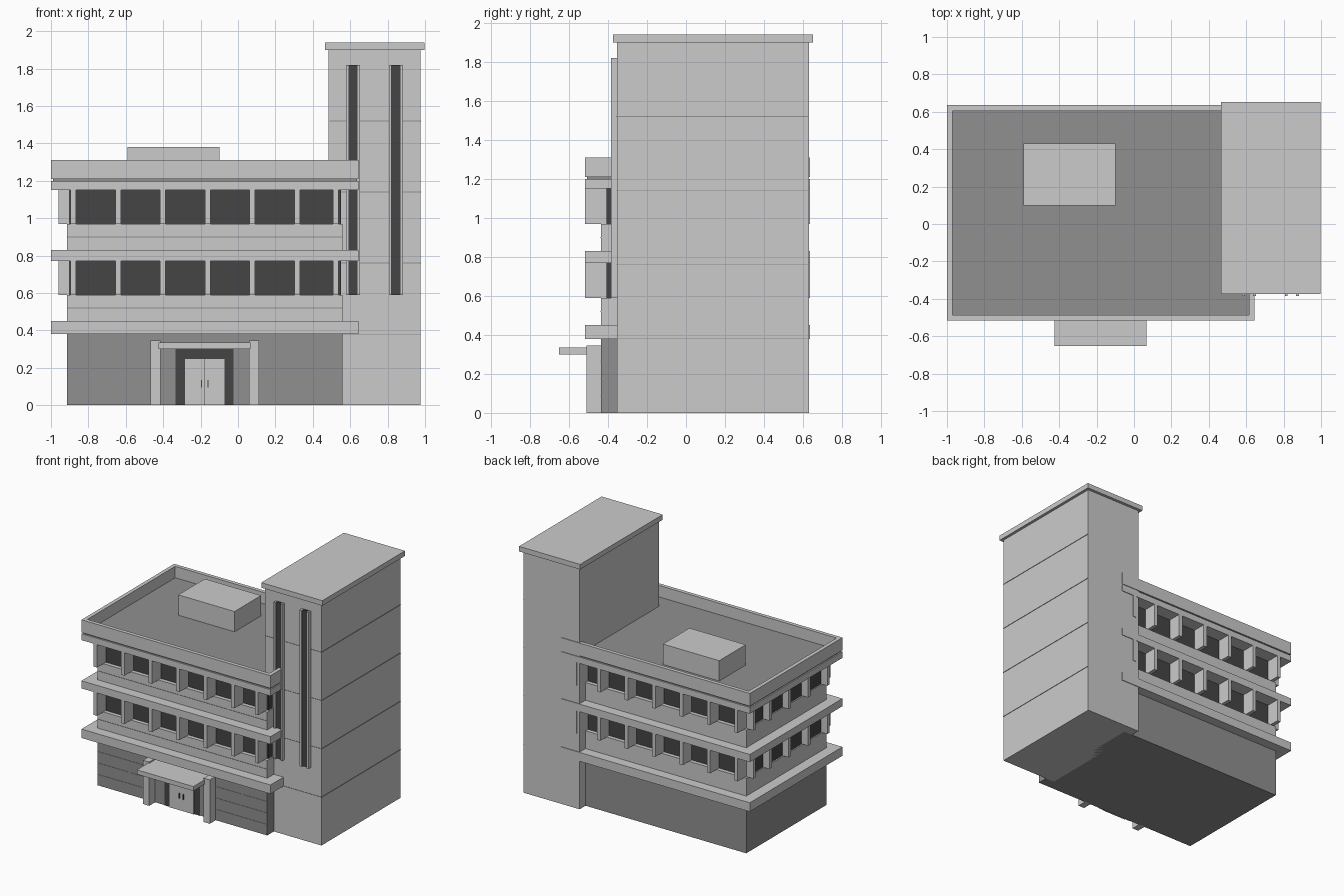
import bpy

if "Cube" in bpy.data.objects:
    bpy.data.objects.remove(bpy.data.objects["Cube"])


def mat(name, v):
    m = bpy.data.materials.new(name)
    m.diffuse_color = (v, v, v, 1)
    m.use_nodes = True
    m.node_tree.nodes["Principled BSDF"].inputs["Base Color"].default_value = m.diffuse_color
    return m


GLASS = mat("dark_glass", 0.06)
DARK = mat("dark_wall", 0.28)


def box(name, x, y, z, material=None):
    """Axis-aligned box from (min, max) pairs."""
    v = [(a, b, c) for a in x for b in y for c in z]
    f = [(0, 1, 3, 2), (4, 6, 7, 5), (0, 4, 5, 1), (2, 3, 7, 6), (0, 2, 6, 4), (1, 5, 7, 3)]
    me = bpy.data.meshes.new(name)
    me.from_pydata(v, [], f)
    ob = bpy.data.objects.new(name, me)
    bpy.context.collection.objects.link(ob)
    if material:
        me.materials.append(material)
    return ob


BX, BY = (-0.915, 0.56), (-0.437, 0.557)     # main block walls
SX, SY = (-1.0, 0.645), (-0.517, 0.635)      # overhanging slabs

# Ground floor
box("ground_floor", BX, BY, (0, 0.38), DARK)

# Two upper storeys: slab, spandrel wall, glass band and fins
fin_xs = [-0.88 + 0.2393 * i for i in range(6)] + [0.523]
fin_ys = [-0.40 + 0.24 * i for i in range(4)] + [0.52]
for n, z in enumerate((0.38, 0.77)):
    h = 0.07 if n == 0 else 0.06
    sill, head = z + 0.21 if n == 0 else 0.97, 0.77 if n == 0 else 1.15
    box("floor_slab", SX, SY, (z, z + h))
    box("spandrel_wall", BX, BY, (z + h, sill))
    box("window_band", (BX[0] + 0.01, BX[1] - 0.01), (BY[0] + 0.03, BY[1] - 0.03), (sill, head), GLASS)
    for x in fin_xs:
        box("front_fin", (x - 0.015, x + 0.015), (SY[0], BY[0] + 0.032), (sill, head))
        box("back_fin", (x - 0.015, x + 0.015), (BY[1] - 0.032, SY[1]), (sill, head))
    for y in fin_ys:
        box("side_fin", (-0.96, BX[0] + 0.012), (y - 0.015, y + 0.015), (sill, head))

# Roof slab, shadow gap, deck and parapet
box("roof_slab", SX, SY, (1.15, 1.20))
box("roof_deck", (SX[0] + 0.01, SX[1] - 0.01), (SY[0] + 0.01, SY[1] - 0.01), (1.20, 1.22), DARK)
T = 0.03
box("parapet_front", SX, (SY[0], SY[0] + T), (1.21, 1.31))
box("parapet_back", SX, (SY[1] - T, SY[1]), (1.21, 1.31))
box("parapet_left", (SX[0], SX[0] + T), (SY[0] + T, SY[1] - T), (1.21, 1.31))
box("parapet_right", (SX[1] - T, SX[1]), (SY[0] + T, SY[1] - T), (1.21, 1.31))
box("roof_plant_room", (-0.59, -0.10), (0.10, 0.43), (1.22, 1.38))

# Stair tower with cap and joint lines
box("tower", (0.485, 0.975), (-0.355, 0.63), (0, 1.90))
box("tower_cap", (0.465, 0.997), (-0.375, 0.652), (1.90, 1.94))
for z in (0.38, 0.76, 1.14, 1.52):
    box("tower_joint", (0.488, 0.978), (-0.357, 0.627), (z - 0.002, z + 0.002), DARK)

# Tall slot windows on the tower
for x in (0.615, 0.844):
    box("slot_glass", (x - 0.03, x + 0.03), (-0.37, -0.35), (0.59, 1.82), GLASS)
    for s in (-1, 1):
        c = x + s * 0.03
        box("slot_fin", (c - 0.008, c + 0.008), (-0.384, -0.35), (0.59, 1.82))

# Entrance: canopy, piers, surround, doors and handles
cx = -0.178
box("canopy", (cx - 0.246, cx + 0.246), (-0.652, -0.43), (0.30, 0.335))
for s in (-1, 1):
    a, b = sorted((cx + s * 0.237, cx + s * 0.29))
    box("entrance_pier", (a, b), (-0.511, -0.43), (0, 0.345))
    a, b = sorted((cx + s * 0.001, cx + s * 0.105))
    box("door_leaf", (a, b), (-0.447, -0.43), (0, 0.247))
    h = cx + s * 0.017
    box("door_handle", (h - 0.003, h + 0.003), (-0.455, -0.445), (0.095, 0.135), GLASS)
box("entrance_surround", (cx - 0.155, cx + 0.155), (-0.441, -0.43), (0, 0.30), GLASS)

# Thin horizontal joints on the front wall
for z in (0.085, 0.175, 0.265, 0.52, 0.90):
    spans = [BX] if z > 0.38 else [(BX[0], cx - 0.29), (cx + 0.29, BX[1])]
    for sp in spans:
        box("wall_joint", sp, (BY[0] - 0.002, BY[0] + 0.01), (z - 0.002, z + 0.002), DARK)
